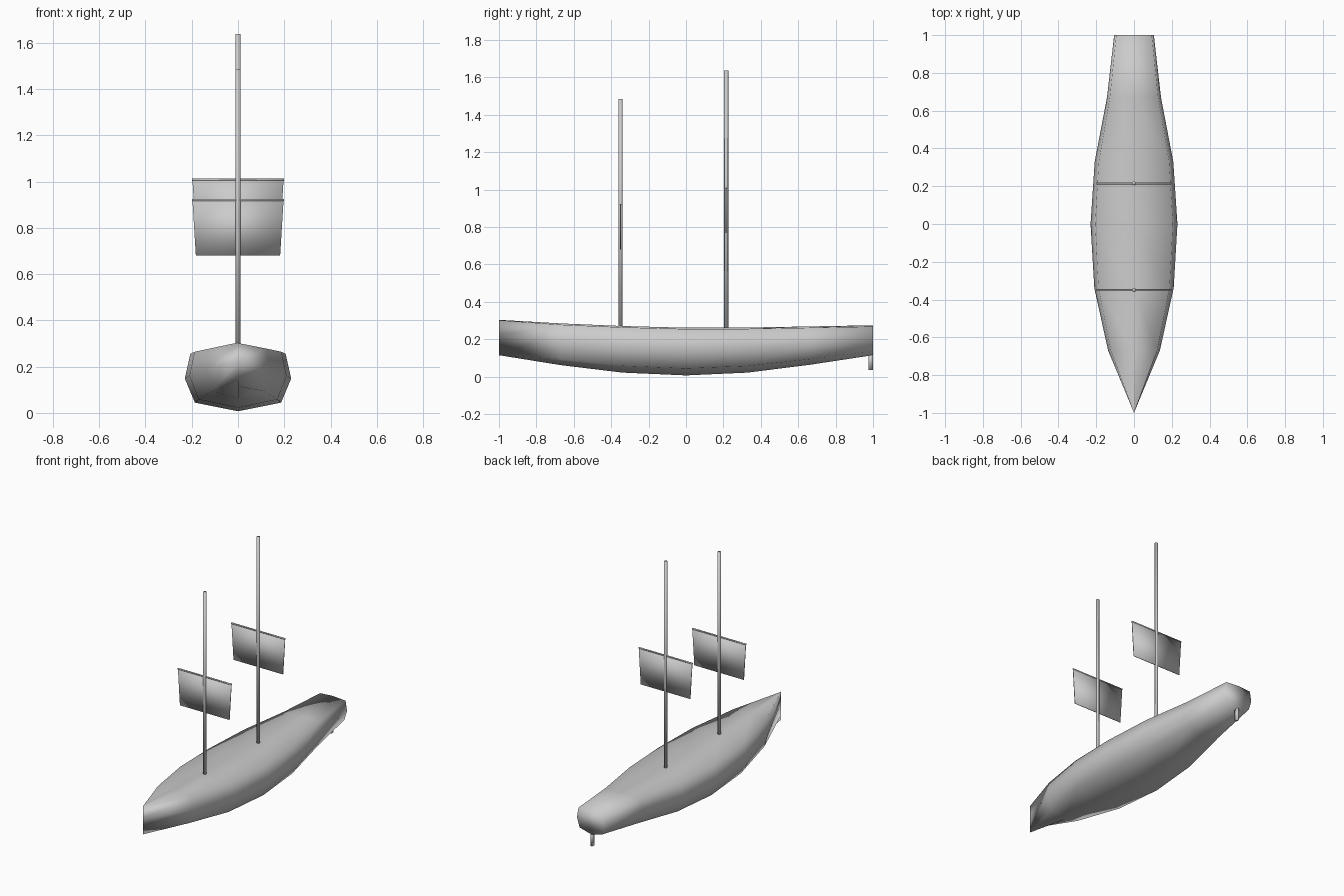
import bpy, bmesh, math

if "Cube" in bpy.data.objects:
    bpy.data.objects.remove(bpy.data.objects["Cube"])

grey = bpy.data.materials.new("grey")
grey.diffuse_color = (0.6, 0.6, 0.6, 1)
grey.use_nodes = True
grey.node_tree.nodes["Principled BSDF"].inputs["Base Color"].default_value = grey.diffuse_color


def finish(name, bm):
    """Turn a bmesh into a smooth-shaded grey object."""
    bmesh.ops.recalc_face_normals(bm, faces=bm.faces[:])
    for f in bm.faces:
        f.smooth = True
    me = bpy.data.meshes.new(name)
    bm.to_mesh(me)
    bm.free()
    me.materials.append(grey)
    ob = bpy.data.objects.new(name, me)
    bpy.context.collection.objects.link(ob)
    return ob


# Hull stations: y, greatest half width, keel height, deck edge height
stations = [(-1, 0, 0.115, 0.302), (-0.67, 0.137, 0.062, 0.278),
            (-0.34, 0.21, 0.022, 0.264), (0, 0.23, 0.007, 0.255),
            (0.33, 0.208, 0.022, 0.256), (0.67, 0.143, 0.065, 0.262),
            (1, 0.105, 0.115, 0.268)]
# Half section: share of half width, share of height (keel to deck edge)
section = [(0, 0), (0.81, 0.15), (1, 0.57), (0.895, 1)]


def hull():
    bm = bmesh.new()
    rings = []
    for y, w, lo, hi in stations:
        half = [(w * a, lo + (hi - lo) * b) for a, b in section]
        crown = [(0, hi + (0.007 if w else 0.002))]
        pts = half + crown + [(-x, z) for x, z in half[:0:-1]]
        rings.append([bm.verts.new((x, y, z)) for x, z in pts])
    n = len(rings[0])
    for a, b in zip(rings, rings[1:]):
        for i in range(n):
            j = (i + 1) % n
            bm.faces.new((a[i], a[j], b[j], b[i]))
    bm.faces.new(rings[-1])  # transom
    # close the stem where both sides meet
    bmesh.ops.remove_doubles(bm, verts=rings[0], dist=0.0001)
    return finish("hull", bm)


def rod(name, start, end, radius, sides=8):
    """Closed round bar along x or z."""
    bm = bmesh.new()
    bmesh.ops.create_cone(bm, cap_ends=True, segments=sides, radius1=radius,
                          radius2=radius, depth=math.dist(start, end))
    ob = finish(name, bm)
    ob.location = [(a + b) / 2 for a, b in zip(start, end)]
    if start[0] != end[0]:
        ob.rotation_euler.y = math.pi / 2
    return ob


def slab(name, centre, size, taper=1.0):
    """Box whose lower edge is narrowed by taper."""
    bm = bmesh.new()
    bmesh.ops.create_cube(bm, size=1)
    for v in bm.verts:
        k = taper if v.co.z < 0 else 1
        v.co = (v.co.x * size[0] * k + centre[0],
                v.co.y * size[1] + centre[1], v.co.z * size[2] + centre[2])
    return finish(name, bm)


hull()

# Masts, each with a yard and a hanging sail
for label, y, top, yard in (("fore", -0.35, 1.485, 0.92), ("main", 0.215, 1.638, 1.008)):
    rod(label + "_mast", (0, y, 0.2), (0, y, top), 0.011)
    rod(label + "_yard", (-0.198, y, yard), (0.198, y, yard), 0.005)
    slab(label + "_sail", (0, y, yard - 0.12), (0.394, 0.005, 0.24), 0.925)

# Rudder post under the stern
slab("rudder", (0, 0.987, 0.085), (0.014, 0.024, 0.1))
